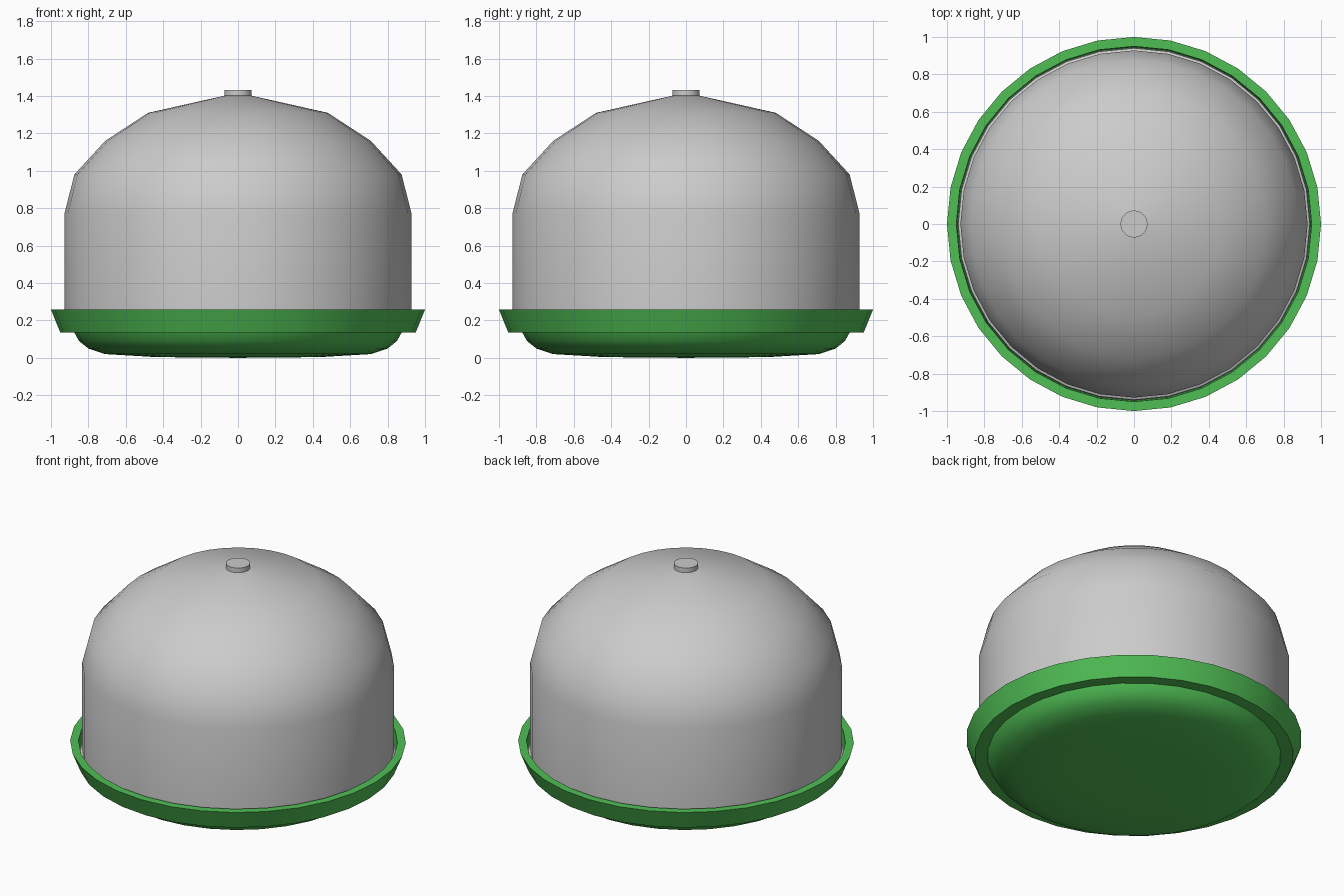
import bpy, bmesh
from math import sin, cos, pi, radians

if "Cube" in bpy.data.objects:
    bpy.data.objects.remove(bpy.data.objects["Cube"])

SIDES = 32


def lathe(name, profile, color=None):
    """Spin an (r, z) profile around the z axis; r = 0 becomes a pole."""
    bm = bmesh.new()
    rings = []
    for r, z in profile:
        n = 1 if r == 0 else SIDES
        rings.append([bm.verts.new((r * cos(2 * pi * i / SIDES), r * sin(2 * pi * i / SIDES), z))
                      for i in range(n)])
    for a, b in zip(rings, rings[1:]):
        for i in range(SIDES):
            j = (i + 1) % SIDES
            if len(a) == 1:
                bm.faces.new((a[0], b[j], b[i]))
            elif len(b) == 1:
                bm.faces.new((a[i], a[j], b[0]))
            else:
                bm.faces.new((a[i], a[j], b[j], b[i]))
    mesh = bpy.data.meshes.new(name)
    bm.to_mesh(mesh)
    bm.free()
    obj = bpy.data.objects.new(name, mesh)
    bpy.context.collection.objects.link(obj)
    if color:
        mat = bpy.data.materials.new(name + "_paint")
        mat.diffuse_color = color
        mat.use_nodes = True
        mat.node_tree.nodes["Principled BSDF"].inputs["Base Color"].default_value = mat.diffuse_color
        mesh.materials.append(mat)
    bpy.ops.object.select_all(action='DESELECT')
    obj.select_set(True)
    bpy.context.view_layer.objects.active = obj
    bpy.ops.object.shade_smooth_by_angle(angle=radians(30))
    return obj


# Tray: shallow bowl underneath, stepped flaring rim, recessed floor
lathe("tray", [(0, 0), (0.44, 0.004), (0.71, 0.02), (0.80, 0.05), (0.85, 0.09),
               (0.875, 0.135), (0.95, 0.135), (1.0, 0.258), (0.95, 0.258),
               (0.945, 0.15), (0, 0.15)], (0.08, 0.52, 0.09, 1))

# Dome cover with a small foot lip tucked inside the rim
lathe("dome_cover", [(0.943, 0.155), (0.94, 0.2), (0.928, 0.205), (0.928, 0.77),
                     (0.875, 0.98), (0.71, 1.16), (0.48, 1.31), (0.07, 1.402), (0, 1.402)])

# Flat button on top of the dome
lathe("top_button", [(0, 1.39), (0.072, 1.39), (0.072, 1.432), (0, 1.432)])
